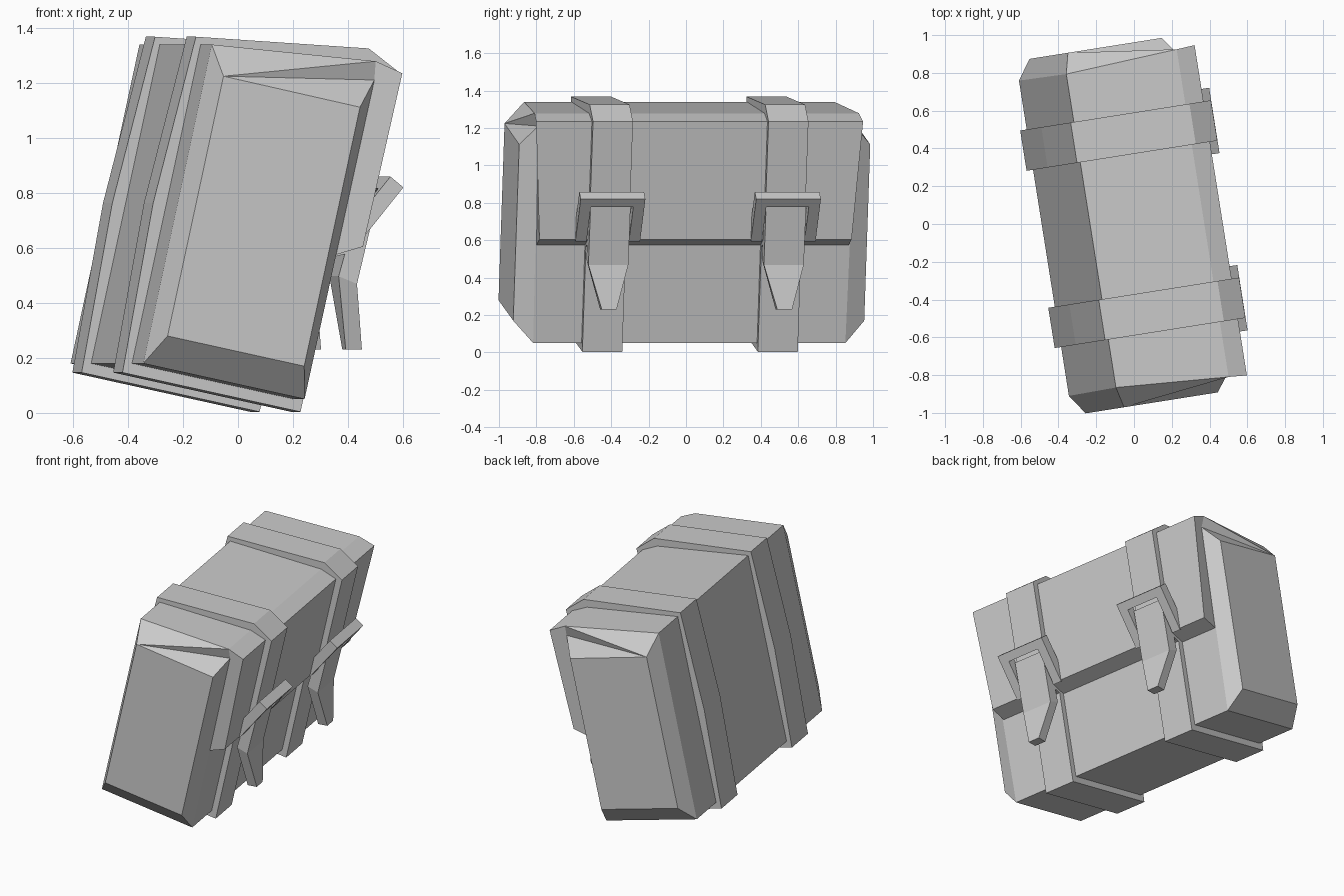
import bpy
import bmesh
from math import radians
from mathutils import Matrix, Vector

old = bpy.data.objects.get("Cube")
if old:
    bpy.data.objects.remove(old, do_unlink=True)

# One plain grey for the whole bag
grey = bpy.data.materials.new("plain_grey")
grey.use_nodes = True
grey.diffuse_color = (0.6, 0.6, 0.6, 1)
grey.node_tree.nodes["Principled BSDF"].inputs["Base Color"].default_value = (0.6, 0.6, 0.6, 1)

# The bag is modelled upright (x depth, y length, z height), then turned and leaned
LEAN = Matrix.Rotation(radians(9), 4, 'Z') @ Matrix.Rotation(radians(12.3), 4, 'Y')
STRAP = 0.475


def make(name, verts, faces, mirror=False):
    bm = bmesh.new()
    vs = [bm.verts.new(v) for v in verts]
    for f in faces:
        bm.faces.new([vs[i] for i in f])
    bmesh.ops.recalc_face_normals(bm, faces=bm.faces)
    mesh = bpy.data.meshes.new(name)
    bm.to_mesh(mesh)
    bm.free()
    mesh.materials.append(grey)
    ob = bpy.data.objects.new(name, mesh)
    bpy.context.collection.objects.link(ob)
    ob.matrix_world = LEAN
    if mirror:
        mod = ob.modifiers.new("Mirror", 'MIRROR')
        mod.use_axis = (False, True, False)
    return ob


def prism(name, ring_a, ring_b, mirror=False):
    """Solid between two matching rings of points."""
    n = len(ring_a)
    faces = [list(range(n)), list(range(n, 2 * n))]
    faces += [[i, (i + 1) % n, n + (i + 1) % n, n + i] for i in range(n)]
    return make(name, ring_a + ring_b, faces, mirror)


def across(profile, centre, halves):
    """Two rings from a depth/height profile, widened along the length."""
    return [[Vector((d, centre + side * h, u)) for (d, u), h in zip(profile, halves)]
            for side in (-1, 1)]


# Body: half box with a tapered end, mirrored along its length
end = [(d, -0.95, u) for d, u in ((-0.46, 0.186), (0.055, 0.186), (0.055, 1.15), (-0.46, 1.153))]
main = [(-0.51, -0.845, 0.073), (0.098, -0.845, 0.073), (0.1, -0.858, 1.261),
        (0.087, -0.878, 1.328), (-0.51, -0.84, 1.26)]
middle = [(d, 0, u) for d, l, u in main]
caps = [(0, 1, 2, 3), (0, 1, 5, 4), (1, 2, 6, 5), (2, 3, 6), (3, 7, 6), (3, 8, 7), (3, 0, 4, 8)]
sides = [(4 + i, 4 + (i + 1) % 5, 9 + (i + 1) % 5, 9 + i) for i in range(5)]
make("bag_body", end + main + middle, caps + sides, mirror=True)

# Front flap hanging over the upper half
flap = [(0.087, 1.328), (0.191, 1.306), (0.19, 0.66), (0.098, 0.61), (0.1, 1.261)]
prism("front_flap", *across(flap, 0, (0.878, 0.885, 0.845, 0.845, 0.858)))

# Two straps wrapped round the bag
strap = [(-0.537, 0.033), (0.134, 0.033), (0.134, 0.61), (0.225, 0.655), (0.23, 1.315),
         (0.098, 1.378), (-0.533, 1.284), (-0.558, 0.66)]
prism("straps", *across(strap, -STRAP, [0.108] * len(strap)), mirror=True)

# Buckles: U-shaped frames leaning out from the flap
along = Vector((0.447, 0, 0.894))
inward = Vector((-0.055, 0, 0.028))
foot = Vector((0.19, -STRAP, 0.65))
frame = [(-0.175, 0), (-0.175, 0.29), (0.175, 0.29), (0.175, 0),
         (0.115, 0), (0.115, 0.235), (-0.115, 0.235), (-0.115, 0)]
outer = [foot + along * s + Vector((0, l, 0)) for l, s in frame]
prism("buckles", outer, [p + inward for p in outer], mirror=True)

# Strap tails: straight through the buckle, then flaring out to a narrow tip
upper = [(0.245, 0.86), (0.238, 0.532), (0.166, 0.545), (0.185, 0.86)]
prism("tail_uppers", *across(upper, -STRAP, [0.108] * 4), mirror=True)
tip = [(0.238, 0.532), (0.317, 0.305), (0.259, 0.292), (0.166, 0.545)]
prism("tail_tips", *across(tip, -STRAP, (0.108, 0.04, 0.04, 0.108)), mirror=True)
